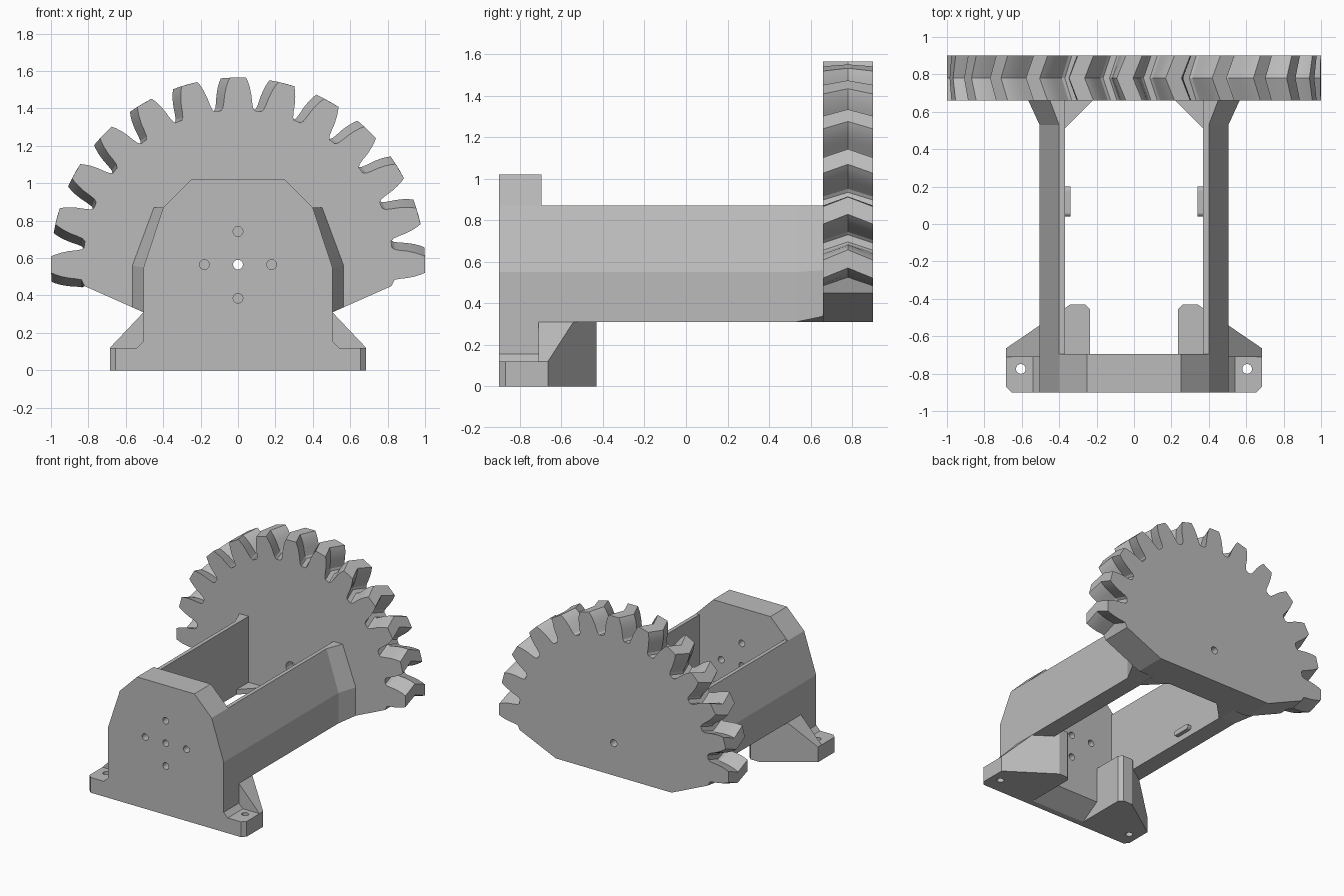
import bpy, bmesh, math
from mathutils import Vector

if "Cube" in bpy.data.objects:
    bpy.data.objects.remove(bpy.data.objects["Cube"])

grey = bpy.data.materials.new("light_grey")
grey.diffuse_color = (0.5, 0.5, 0.5, 1)
grey.use_nodes = True
grey.node_tree.nodes["Principled BSDF"].inputs["Base Color"].default_value = grey.diffuse_color


def loft(name, rings, helper=False):
    """Closed solid through rings that share one point count."""
    bm = bmesh.new()
    loops = [[bm.verts.new(p) for p in r] for r in rings]
    n = len(loops[0])
    for a, b in zip(loops, loops[1:]):
        for i in range(n):
            j = (i + 1) % n
            bm.faces.new((a[i], a[j], b[j], b[i]))
    bm.faces.new(loops[0])
    bm.faces.new(loops[-1])
    bmesh.ops.recalc_face_normals(bm, faces=bm.faces)
    me = bpy.data.meshes.new(name)
    bm.to_mesh(me)
    bm.free()
    ob = bpy.data.objects.new(name, me)
    bpy.context.collection.objects.link(ob)
    me.materials.append(grey)
    ob.hide_render = ob.hide_viewport = helper
    return ob


def circle(r, n=24):
    return [(r * math.cos(2 * math.pi * i / n), r * math.sin(2 * math.pi * i / n)) for i in range(n)]


def cut(ob, cutter):
    m = ob.modifiers.new("cut", 'BOOLEAN')
    m.operation, m.solver, m.object = 'DIFFERENCE', 'EXACT', cutter


def drill_y(ob, x, z, r, y0, y1):
    cut(ob, loft("hole_cutter", [[(x + u, y, z + v) for u, v in circle(r)] for y in (y0, y1)], True))


def drill_z(ob, x, y, r, z0, z1):
    cut(ob, loft("hole_cutter", [[(x + u, y + v, z) for u, v in circle(r)] for z in (z0, z1)], True))


def mirror(ob):
    ob.modifiers.new("mirror", 'MIRROR').use_axis = (True, False, False)


# front plate with mounting ears
half = [(0.685, 0), (0.685, 0.12), (0.54, 0.12), (0.505, 0.155), (0.505, 0.55), (0.4, 0.87), (0.25, 1.02)]
prof = half + [(-x, z) for x, z in reversed(half)]
plate = loft("front_plate", [[(x, y, z) for x, z in prof] for y in (-0.9, -0.695)])
for x, z in [(0, 0.565), (0, 0.742), (0, 0.385), (0.18, 0.565), (-0.18, 0.565)]:
    drill_y(plate, x, z, 0.026, -1, -0.6)
for s in (1, -1):
    drill_z(plate, 0.605 * s, -0.775, 0.026, -0.1, 0.3)
    # clipped ear corner
    tri = [(0.655, -0.9), (0.7, -0.945), (0.7, -0.855)]
    cut(plate, loft("corner_cutter", [[(s * x, y, z) for x, y in tri] for z in (-0.1, 0.13)], True))
# sloped underside between the feet
tri = [(-0.866, -0.01), (-0.66, 0.119), (-0.66, -0.01)]
cut(plate, loft("underside_cutter", [[(x, y, z) for y, z in tri] for x in (-0.235, 0.235)], True))

# braced feet: prism trimmed by a sloping plane
foot_xy = [(0.235, -0.71), (0.685, -0.71), (0.685, -0.665), (0.34, -0.43), (0.262, -0.43), (0.235, -0.457)]
foot = loft("foot", [[(x, y, z) for x, y in foot_xy] for z in (0, 0.375)])
bm = bmesh.new()
bm.from_mesh(foot.data)
res = bmesh.ops.bisect_plane(bm, geom=bm.verts[:] + bm.edges[:] + bm.faces[:],
                             plane_co=Vector((0.505, 0, 0.31)), plane_no=Vector((0.19, 0, 0.18)),
                             clear_outer=True)
bmesh.ops.holes_fill(bm, edges=[e for e in bm.edges if e.is_boundary])
bmesh.ops.recalc_face_normals(bm, faces=bm.faces)
bm.to_mesh(foot.data)
bm.free()
mirror(foot)

# side walls, flared where they meet the gear
straight = [(0.37, 0.31), (0.505, 0.31), (0.505, 0.55), (0.4, 0.87), (0.37, 0.87)]
flare = [(0.37, 0.31), (0.565, 0.337), (0.565, 0.56), (0.45, 0.87), (0.37, 0.87)]
wall = loft("side_wall", [[(x, y, z) for x, z in p]
                          for y, p in ((-0.71, straight), (0.53, straight), (0.661, flare))])
mirror(wall)

# corner gussets inside the frame
gus = [(0.38, 0.51), (0.37, 0.51), (0.22, 0.661), (0.38, 0.661)]
mirror(loft("corner_gusset", [[(x, y, z) for x, y in gus] for z in (0.31, 0.35)]))

# rounded tabs on the inner walls
tab = []
for cy, a0 in ((0.18, -90), (0.06, 90)):
    for k in range(7):
        a = math.radians(a0 + 30 * k)
        tab.append((cy + 0.02 * math.cos(a), 0.375 + 0.02 * math.sin(a)))
mirror(loft("inner_tab", [[(x, y, z) for y, z in tab] for x in (0.34, 0.375)]))

# herringbone gear sector
CZ, PITCH, TWIST = 0.565, 15, 2.8
FLANK = [(0.828, 6.3), (0.842, 5.5), (0.87, 5.0), (0.91, 4.5), (0.95, 3.8), (0.98, 3.1), (1.0, 2.5)]
tooth = [(r, -a) for r, a in FLANK] + [(r, a) for r, a in reversed(FLANK)]


def gear_ring(y, twist):
    pts = []
    for k in range(13):
        for r, a in tooth:
            t = math.radians(k * PITCH + a + twist)
            pts.append((r * math.cos(t), y, CZ + r * math.sin(t)))
    pts = pts[1:-1]
    return [(-0.505, y, 0.31), (0.505, y, 0.31), (0.82, y, 0.45)] + pts + [(-0.82, y, 0.45)]


gear = loft("gear_sector", [gear_ring(0.66, 0), gear_ring(0.78, TWIST), gear_ring(0.9, 0)])
drill_y(gear, 0, CZ, 0.028, 0.5, 1)
drill_y(gear, 0, CZ, 0.045, 0.5, 0.74)

# smooth the curved flanks, keep hard edges
bpy.ops.object.select_all(action='DESELECT')
gear.select_set(True)
bpy.context.view_layer.objects.active = gear
bpy.ops.object.shade_smooth_by_angle(angle=math.radians(20))
